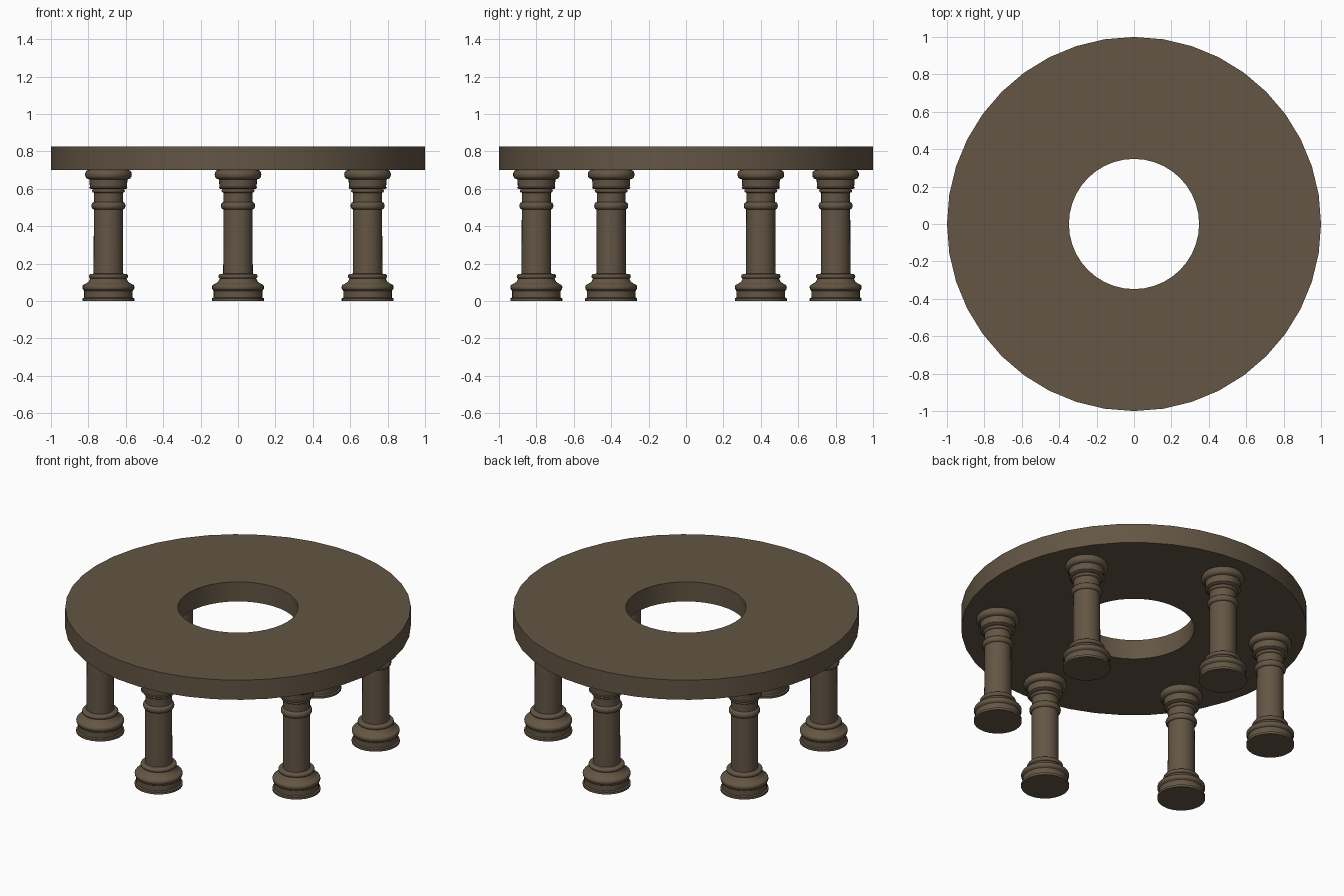
import bpy, bmesh, math

if "Cube" in bpy.data.objects:
    bpy.data.objects.remove(bpy.data.objects["Cube"])

stone = bpy.data.materials.new("brown stone")
stone.diffuse_color = (0.125, 0.092, 0.058, 1)
stone.use_nodes = True
stone.node_tree.nodes["Principled BSDF"].inputs["Base Color"].default_value = stone.diffuse_color


def lathe(name, profile, segs, closed=False, loc=(0, 0, 0)):
    """Spin (radius, z) points about z; open profiles get flat end caps."""
    bm = bmesh.new()
    rings = []
    for r, z in profile:
        rings.append([bm.verts.new((r * math.cos(2 * math.pi * i / segs),
                                    r * math.sin(2 * math.pi * i / segs), z))
                      for i in range(segs)])
    pairs = list(zip(rings, rings[1:]))
    if closed:
        pairs.append((rings[-1], rings[0]))
    else:
        bm.faces.new(rings[0])
        bm.faces.new(rings[-1])
    for a, b in pairs:
        for i in range(segs):
            j = (i + 1) % segs
            bm.faces.new((a[i], a[j], b[j], b[i]))
    bmesh.ops.recalc_face_normals(bm, faces=bm.faces)
    mesh = bpy.data.meshes.new(name)
    bm.to_mesh(mesh)
    bm.free()
    mesh.materials.append(stone)
    ob = bpy.data.objects.new(name, mesh)
    ob.location = loc
    bpy.context.collection.objects.link(ob)
    bpy.ops.object.select_all(action='DESELECT')
    ob.select_set(True)
    bpy.context.view_layer.objects.active = ob
    bpy.ops.object.shade_smooth_by_angle(angle=math.radians(35))
    return ob


def bead(r, bulge, z0, z1, n=6):
    """Half-round moulding from z0 to z1 standing out from radius r."""
    return [(r + bulge * math.sin(math.pi * i / n),
             (z0 + z1) / 2 - (z1 - z0) / 2 * math.cos(math.pi * i / n))
            for i in range(n + 1)]


# ring-shaped slab on top
lathe("ring_slab", [(0.348, 0.70), (1, 0.70), (1, 0.825), (0.348, 0.825)], 40, closed=True)

# column profile, from base to capital
column = [(0.139, 0), (0.139, 0.014), (0.130, 0.018), (0.130, 0.052), (0.134, 0.056)]
column += bead(0.130, 0.009, 0.058, 0.088)
column += [(0.122, 0.092), (0.106, 0.102), (0.098, 0.118)]
column += bead(0.096, 0.009, 0.12, 0.144)
column += [(0.079, 0.146), (0.078, 0.49)]
column += bead(0.079, 0.012, 0.49, 0.528)
column += [(0.077, 0.53), (0.077, 0.578)]
column += bead(0.080, 0.008, 0.58, 0.598)
column += [(0.097, 0.60), (0.103, 0.605), (0.099, 0.61), (0.102, 0.65)]
column += bead(0.108, 0.017, 0.652, 0.70)

# six columns evenly round the ring
for k in range(6):
    a = math.radians(90 + 60 * k)
    lathe(f"column_{k + 1}", column, 32,
          loc=(0.8 * math.cos(a), 0.8 * math.sin(a), 0))
